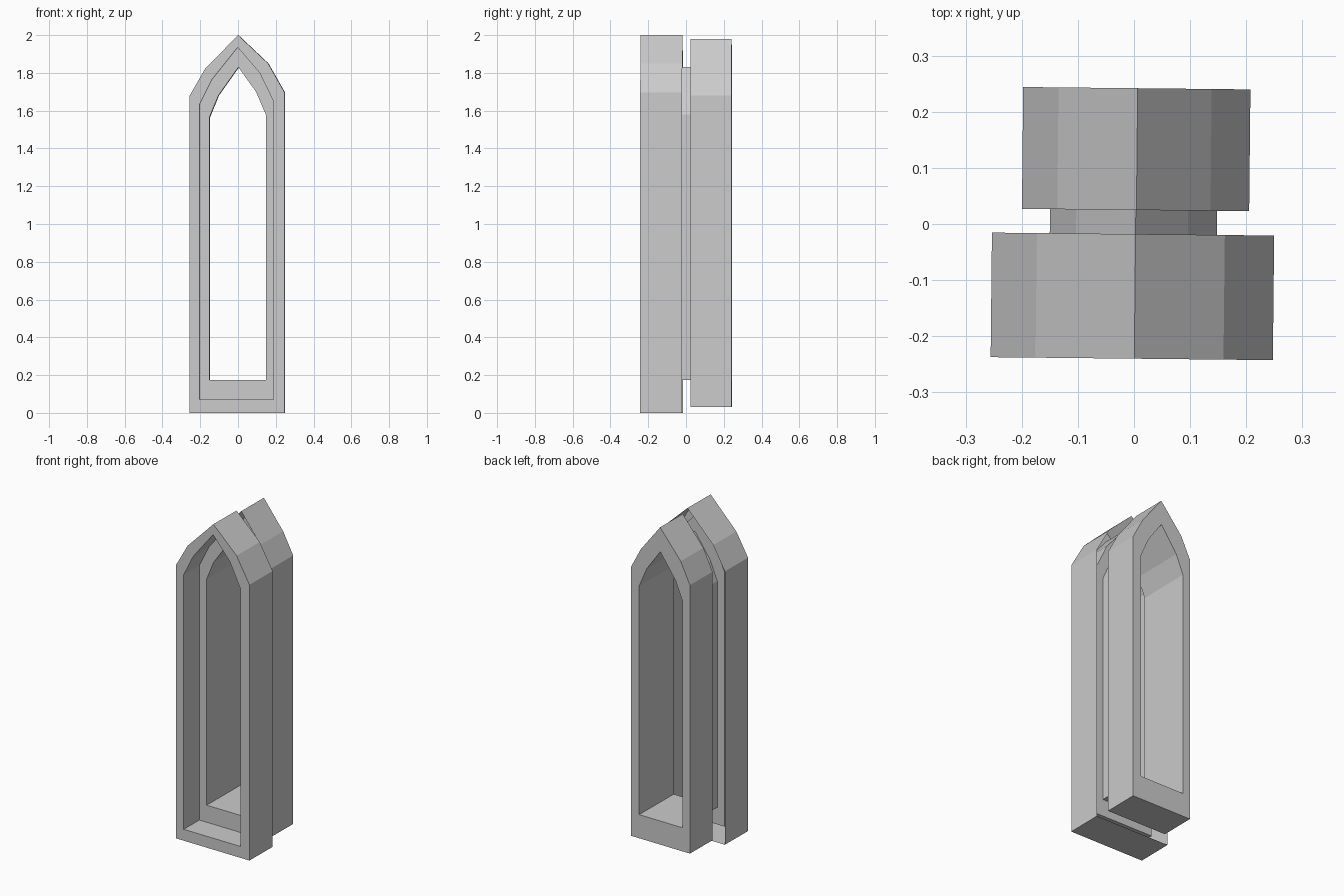
import bpy, bmesh
from math import radians
from mathutils import Matrix

if "Cube" in bpy.data.objects:
    bpy.data.objects.remove(bpy.data.objects["Cube"])

# Pointed-arch profiles (x, z), counter-clockwise seen from the front
OUTER = [(-0.253, 0), (0.25, 0), (0.25, 1.695), (0.162, 1.85),
         (0.003, 2.0), (-0.173, 1.82), (-0.253, 1.68)]
RECESS = [(-0.20, 0.07), (0.19, 0.07), (0.19, 1.65), (0.117, 1.80),
          (0.001, 1.935), (-0.135, 1.765), (-0.20, 1.635)]
OPENING = [(-0.15, 0.175), (0.148, 0.175), (0.148, 1.58), (0.096, 1.70),
           (0.003, 1.83), (-0.103, 1.68), (-0.15, 1.565)]
BACK = [(-0.20, 0.03), (0.205, 0.03), (0.205, 1.68), (0.136, 1.81),
        (0.004, 1.98), (-0.137, 1.81), (-0.20, 1.68)]

# Whole window sits with a very slight turn
TURN = Matrix.Rotation(radians(-0.6), 4, 'Z')


def loft(name, sections):
    """Skin a row of closed profiles, each placed at its own depth y."""
    bm = bmesh.new()
    rings = [[bm.verts.new(TURN @ Matrix.Translation((x, y, z)).translation)
              for x, z in prof] for prof, y in sections]
    for a, b in zip(rings, rings[1:]):
        for i in range(len(a)):
            j = (i + 1) % len(a)
            bm.faces.new((a[i], a[j], b[j], b[i]))
    mesh = bpy.data.meshes.new(name)
    bm.to_mesh(mesh)
    bm.free()
    ob = bpy.data.objects.new(name, mesh)
    bpy.context.collection.objects.link(ob)
    return ob


# Front surround: outer shell (open where it meets the wall), rim, recess, step
loft("front_surround", [(OUTER, -0.018), (OUTER, -0.24), (RECESS, -0.24),
                        (RECESS, -0.09), (OPENING, -0.09)])

# Reveal running through the wall, back rim and back shell (open at the wall)
loft("back_surround", [(OPENING, -0.09), (OPENING, 0.242),
                       (BACK, 0.242), (BACK, 0.025)])
